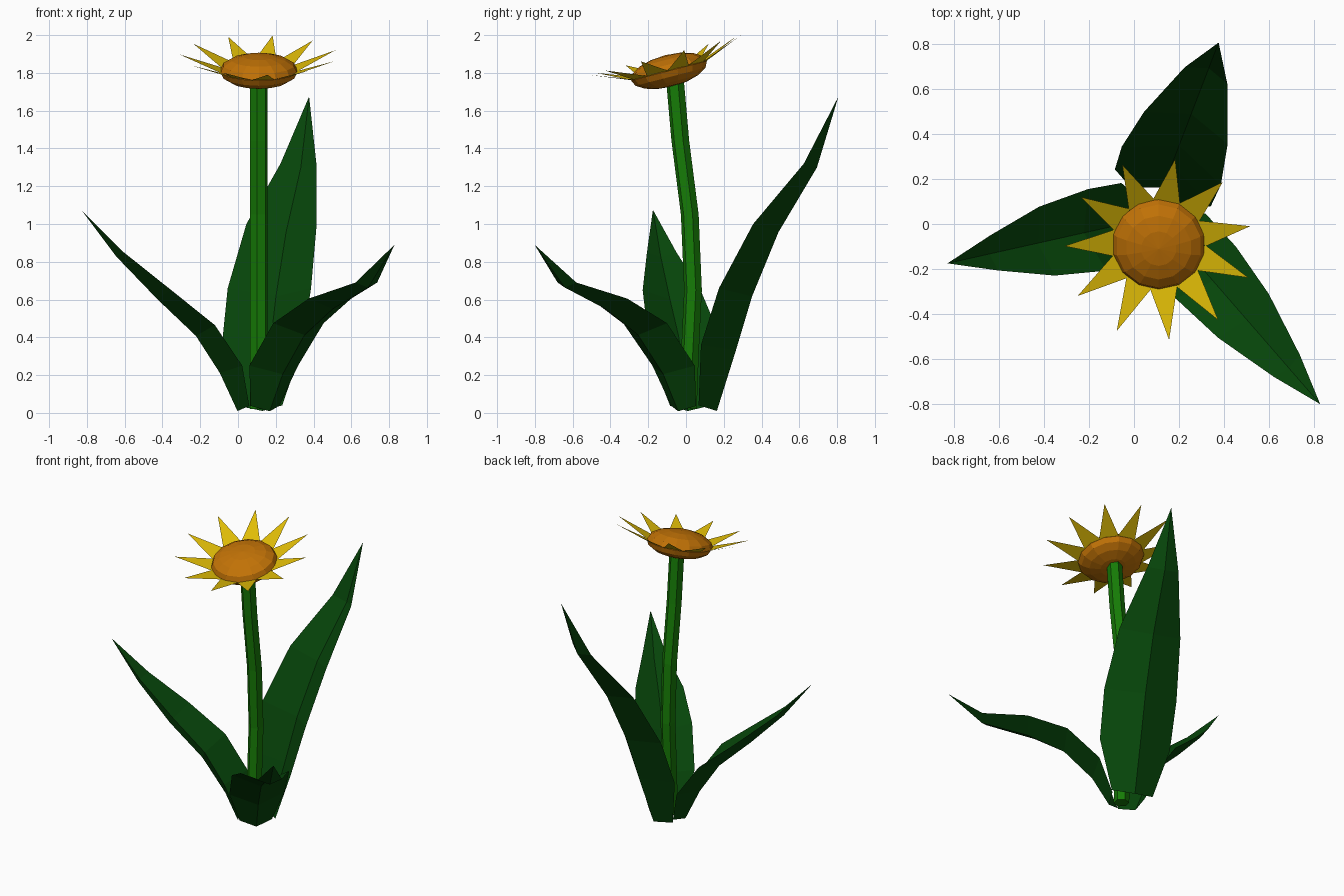
import bpy, bmesh, math
from mathutils import Vector, Matrix

if "Cube" in bpy.data.objects:
    bpy.data.objects.remove(bpy.data.objects["Cube"])


def material(name, rgb):
    m = bpy.data.materials.new(name)
    m.diffuse_color = (*rgb, 1)
    m.use_nodes = True
    m.node_tree.nodes["Principled BSDF"].inputs["Base Color"].default_value = m.diffuse_color
    return m


LEAF = material("leaf green", (0.002, 0.06, 0.003))
STEM = material("stem green", (0.008, 0.2, 0.002))
PETAL = material("petal yellow", (0.74, 0.5, 0.002))
DISC = material("disc orange", (0.54, 0.17, 0.002))


def add_object(name, verts, faces, mat):
    me = bpy.data.meshes.new(name)
    me.from_pydata(verts, [], faces)
    me.materials.append(mat)
    ob = bpy.data.objects.new(name, me)
    bpy.context.collection.objects.link(ob)
    return ob


# Leaves: folded blades that follow a path of (distance from stem, height)
WIDTHS = [0.105, 0.18, 0.186, 0.157, 0.08, 0]
FOLDS = [0.4, 0.5, 0.45, 0.4, 0.4, 0]


def leaf(name, heading, scale, centre, path):
    a = math.radians(heading)
    out = Vector((math.cos(a), math.sin(a), 0))
    side = Vector((-math.sin(a), math.cos(a), 0))
    up = Vector((0, 0, 1))
    pts = [Vector(centre) + out * r + up * z for r, z in path]
    verts, faces = [], []
    for i, p in enumerate(pts[:-1]):
        t = (pts[i + 1] - pts[max(i - 1, 0)]).normalized()
        n = out * t.z - up * t.dot(out)          # underside direction
        if i == 0:
            n -= up * 0.4
        w = WIDTHS[i] * scale
        verts += [p + side * w, p + n * w * FOLDS[i], p - side * w]
        if i:
            k = 3 * i
            faces += [(k - 3, k - 2, k + 1, k), (k - 2, k - 1, k + 2, k + 1)]
    verts.append(pts[-1])
    e = len(verts) - 1
    faces += [(e - 3, e - 2, e), (e - 2, e - 1, e)]
    add_object(name, verts, faces, LEAF)


leaf("left_leaf", 192.6, 1.0, (0.11, 0.035, 0),
     [(0.075, 0.037), (0.13, 0.25), (0.28, 0.465), (0.51, 0.65), (0.75, 0.85), (0.963, 1.075)])
leaf("right_leaf", -49, 0.95, (0.11, 0.025, 0),
     [(0.05, 0.037), (0.12, 0.25), (0.32, 0.475), (0.574, 0.605), (0.868, 0.69), (1.095, 0.89)])
leaf("back_leaf", 69, 1.27, (0.08, 0.035, 0),
     [(0.085, 0.04), (0.135, 0.36), (0.24, 0.66), (0.42, 1.0), (0.67, 1.32), (0.827, 1.675)])

# Stem: six-sided tube bending gently to the front
path = [(0.01, 0.02), (0.02, 0.3), (0.037, 0.65), (0.02, 1.05), (-0.03, 1.44), (-0.06, 1.78)]
N, R = 6, 0.048
verts = [(0.11 + R * math.cos(math.tau * (j + 0.3) / N), y + R * math.sin(math.tau * (j + 0.3) / N), z)
         for y, z in path for j in range(N)]
faces = [(i * N + j, i * N + (j + 1) % N, (i + 1) * N + (j + 1) % N, (i + 1) * N + j)
         for i in range(len(path) - 1) for j in range(N)]
faces += [tuple(reversed(range(N))), tuple(range(len(verts) - N, len(verts)))]
add_object("stem", verts, faces, STEM)

# Flower head frame, tipped toward the front
HEAD = Matrix.Translation((0.11, -0.09, 1.811)) @ Matrix.Rotation(math.radians(14.5), 4, 'X')

# Centre disc: flattened faceted ball
bm = bmesh.new()
bmesh.ops.create_uvsphere(bm, u_segments=14, v_segments=8, radius=1,
                          matrix=HEAD @ Matrix.Diagonal((0.207, 0.207, 0.085, 1)))
me = bpy.data.meshes.new("flower_disc")
bm.to_mesh(me)
bm.free()
me.materials.append(DISC)
bpy.context.collection.objects.link(bpy.data.objects.new("flower_disc", me))

# Petals: ring of pointed blades cupped slightly upward
verts, faces = [], []
for k in range(11):
    rot = HEAD @ Matrix.Rotation(math.radians(14.5) + math.tau * k / 11, 4, 'Z')
    verts += [rot @ Vector(p) for p in ((0.195, -0.062, 0.0), (0.42, 0, 0.086), (0.195, 0.062, 0.0))]
    faces.append((3 * k, 3 * k + 1, 3 * k + 2))
add_object("petals", verts, faces, PETAL)
